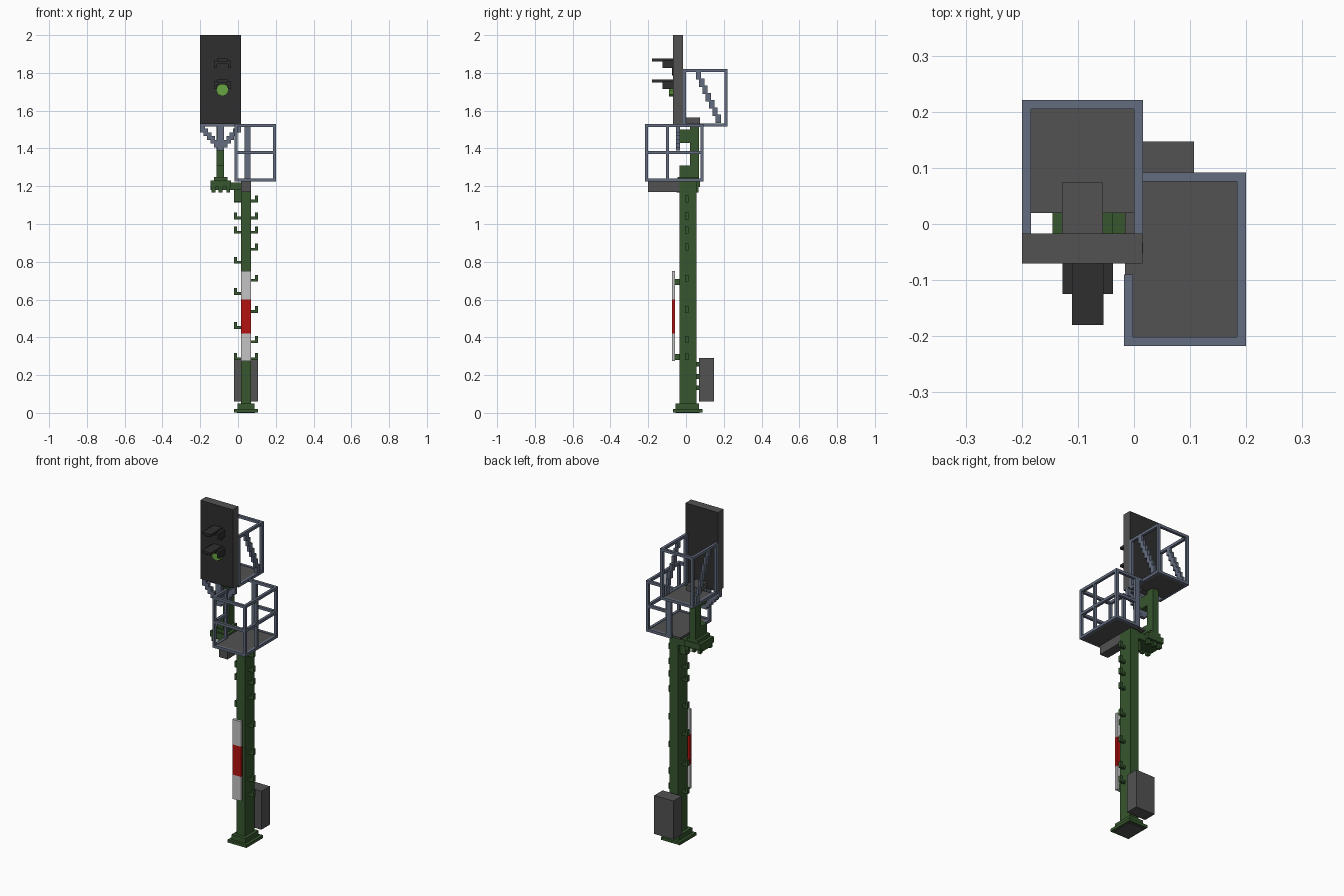
import bpy, bmesh, math
from mathutils import Vector

if "Cube" in bpy.data.objects:
    bpy.data.objects.remove(bpy.data.objects["Cube"], do_unlink=True)


def material(name, rgb):
    lin = [(c / 255 / 12.92) if c < 11 else ((c / 255 + 0.055) / 1.055) ** 2.4 for c in rgb]
    m = bpy.data.materials.new(name)
    m.use_nodes = True
    m.diffuse_color = (*lin, 1)
    m.node_tree.nodes["Principled BSDF"].inputs["Base Color"].default_value = (*lin, 1)
    return m


GREEN = material("mast green", (54, 86, 46))
GRAY = material("plate gray", (82, 82, 82))
DARK = material("board black", (47, 47, 47))
RAIL = material("rail blue gray", (99, 108, 126))
WHITE = material("stripe white", (196, 196, 196))
RED = material("stripe red", (178, 18, 16))
LIT = material("lamp green", (104, 165, 65))


def boxes(name, mat, spans):
    """One object made of boxes given as (x0, x1, y0, y1, z0, z1)."""
    bm = bmesh.new()
    for x0, x1, y0, y1, z0, z1 in spans:
        lo, size = Vector((x0, y0, z0)), Vector((x1 - x0, y1 - y0, z1 - z0))
        for v in bmesh.ops.create_cube(bm, size=1)["verts"]:
            v.co = Vector([lo[i] + (v.co[i] + 0.5) * size[i] for i in range(3)])
    me = bpy.data.meshes.new(name)
    bm.to_mesh(me)
    bm.free()
    ob = bpy.data.objects.new(name, me)
    me.materials.append(mat)
    bpy.context.collection.objects.link(ob)
    return ob


# Mast with its foot
MX0, MX1, MY0, MY1 = 0.015, 0.07, -0.035, 0.055
boxes("mast", GREEN, [(MX0, MX1, MY0, MY1, 0.01, 1.225)])
boxes("mast_foot", GREEN, [
    (-0.02, 0.105, -0.07, 0.087, 0.003, 0.02),
    (-0.003, 0.088, -0.055, 0.07, 0.02, 0.05)])
boxes("foot_underside", GRAY, [(-0.005, 0.09, -0.055, 0.072, 0, 0.003)])

# Hooked climbing rungs on both sides
right_z = [1.115, 1.025, 0.95, 0.86, 0.695, 0.53, 0.37, 0.28]
left_z = [1.115, 1.025, 0.95, 0.79, 0.625, 0.445, 0.28]
rungs = []
for z in right_z:
    rungs += [(MX1, 0.105, -0.004, 0.014, z, z + 0.014),
              (0.09, 0.105, -0.004, 0.014, z, z + 0.036)]
for z in left_z:
    rungs += [(-0.02, MX0, -0.004, 0.014, z, z + 0.014),
              (-0.02, -0.005, -0.004, 0.014, z, z + 0.036)]
boxes("climbing_rungs", GREEN, rungs)

# Striped plate on the front of the mast
for name, mat, z0, z1 in [("stripe_lower", WHITE, 0.275, 0.42),
                          ("stripe_middle", RED, 0.42, 0.6),
                          ("stripe_upper", WHITE, 0.6, 0.75)]:
    boxes(name, mat, [(MX0, MX1, -0.074, -0.058, z0, z1)])
boxes("stripe_brackets", GREEN,
      [(0.03, 0.055, -0.058, MY0, z, z + 0.033) for z in (0.28, 0.677)])

# Control cabinet behind the mast
boxes("cabinet", GRAY, [(-0.02, 0.107, 0.068, 0.147, 0.06, 0.29)])
boxes("cabinet_brackets", GREEN,
      [(0.025, 0.06, MY1, 0.068, z, z + 0.025) for z in (0.12, 0.18, 0.245)])

# Side arm carrying the upper post
PX = -0.092
boxes("side_arm", GREEN, [
    (-0.145, MX0, MY0, MY1, 1.18, 1.22),
    (-0.02, MX0, -0.015, 0.035, 1.12, 1.18),
    (-0.145, -0.037, -0.055, 0.074, 1.195, 1.23),
    (-0.128, -0.055, -0.045, 0.07, 1.23, 1.25)])
boxes("arm_bolts", GREEN, [
    (x, x + 0.02, y, y + 0.02, 1.168, 1.2)
    for x in (-0.14, -0.102, -0.062) for y in (-0.05, 0.045)])
boxes("upper_post", GREEN, [
    (-0.113, -0.073, 0.02, 0.07, 1.25, 1.53),
    (-0.113, -0.073, MY0, 0.02, 1.25, 1.31),
    (-0.113, -0.073, MY0, 0.02, 1.43, 1.5)])
boxes("post_cap", GRAY, [(-0.128, -0.055, -0.017, 0.074, 1.53, 1.565)])

# Stepped braces under the signal board
braces = [(-0.111, -0.075, -0.053, -0.033, 1.39, 1.53)]
for i in range(5):
    dx, z = 0.018 * i, 1.485 - 0.02 * i
    for s in (-1, 1):
        a, b = PX + s * (0.108 - dx), PX + s * (0.084 - dx)
        braces.append((min(a, b), max(a, b), -0.053, -0.033, z, z + 0.04))
braces.append((-0.2, 0.015, -0.053, -0.033, 1.517, 1.53))
boxes("board_braces", RAIL, braces)

# Signal board: black front and back, gray edges
board = boxes("signal_board", DARK, [(-0.2, 0.015, -0.07, -0.017, 1.53, 2.0)])
board.data.materials.append(GRAY)
for p in board.data.polygons:
    p.material_index = 0 if abs(p.normal.y) > 0.5 else 1

# Lamps with hoods
VX = -0.0825
for name, mat, zc in [("upper_lamp", DARK, 1.82), ("lower_lamp", LIT, 1.71)]:
    bpy.ops.mesh.primitive_cylinder_add(
        vertices=8, radius=0.034, depth=0.022 if mat is LIT else 0.008,
        location=(VX, -0.078 if mat is LIT else -0.071, zc),
        rotation=(math.pi / 2, 0, 0))
    lamp = bpy.context.object
    lamp.name = name
    lamp.data.materials.append(mat)
for name, z in [("upper_hood", 1.86), ("lower_hood", 1.75)]:
    boxes(name, DARK, [
        (VX - 0.028, VX + 0.028, -0.18, -0.07, z, z + 0.015),
        (VX - 0.045, VX + 0.045, -0.125, -0.07, z - 0.012, z + 0.006),
        (VX - 0.045, VX - 0.03, -0.125, -0.07, z - 0.035, z),
        (VX + 0.03, VX + 0.045, -0.125, -0.07, z - 0.035, z)])

T = 0.016  # rail thickness

# Upper basket behind the board
x0, x1, y0, y1, z0, z1 = -0.2, 0.016, -0.017, 0.221, 1.515, 1.82
boxes("upper_floor", GRAY, [(x0 + T, x1 - T, 0.02, y1 - T, z0 + 0.002, z0 + 0.013)])
rails = []
for z in (z0, z1 - T):
    rails += [(x0, x0 + T, y0, y1, z, z + T), (x1 - T, x1, y0, y1, z, z + T),
              (x0, x1, y1 - T, y1, z, z + T)]
for x in (x0, x1 - T):
    rails += [(x, x + T, y1 - T, y1, z0, z1), (x, x + T, y0, y0 + T, z0, z1)]
    # stepped diagonal
    for i in range(7):
        y, z = 0.052 + 0.0175 * i, 1.765 - 0.0385 * i
        rails.append((x, x + T, y, y + 0.028, z, z + 0.045))
boxes("upper_railing", RAIL, rails)

# Lower basket in front of and beside the mast top
x0, x1, y0, y1, z0, z1 = -0.018, 0.2, -0.217, 0.092, 1.225, 1.53
boxes("lower_floor", GRAY, [(x0 + 0.002, x1 - T, y0 + T, y1 - T, z0 + 0.001, z0 + 0.013)])
rails = []
for z in (z0, 1.37, z1 - T):
    rails += [(x0, x1, y0, y0 + T, z, z + T), (x1 - T, x1, y0, y1, z, z + T),
              (0.035, x1, y1 - T, y1, z, z + T), (x0, x0 + T, y0, -0.09, z, z + T)]
for x, y in [(x0, y0), (x1 - T, y0), (x1 - T, y1 - T), (x0, -0.09 - T), (x1 - T, -0.09 - T)]:
    rails.append((x, x + T, y, y + T, z0, z1))
rails += [(0.035, 0.067, y1 - T, y1, z0, z1),
          (0.0, 0.035, y1 - T, y1, z1 - T, z1)]
boxes("lower_railing", RAIL, rails)
boxes("floor_support", GRAY, [(0.015, 0.07, -0.2, MY0, 1.17, z0)])
